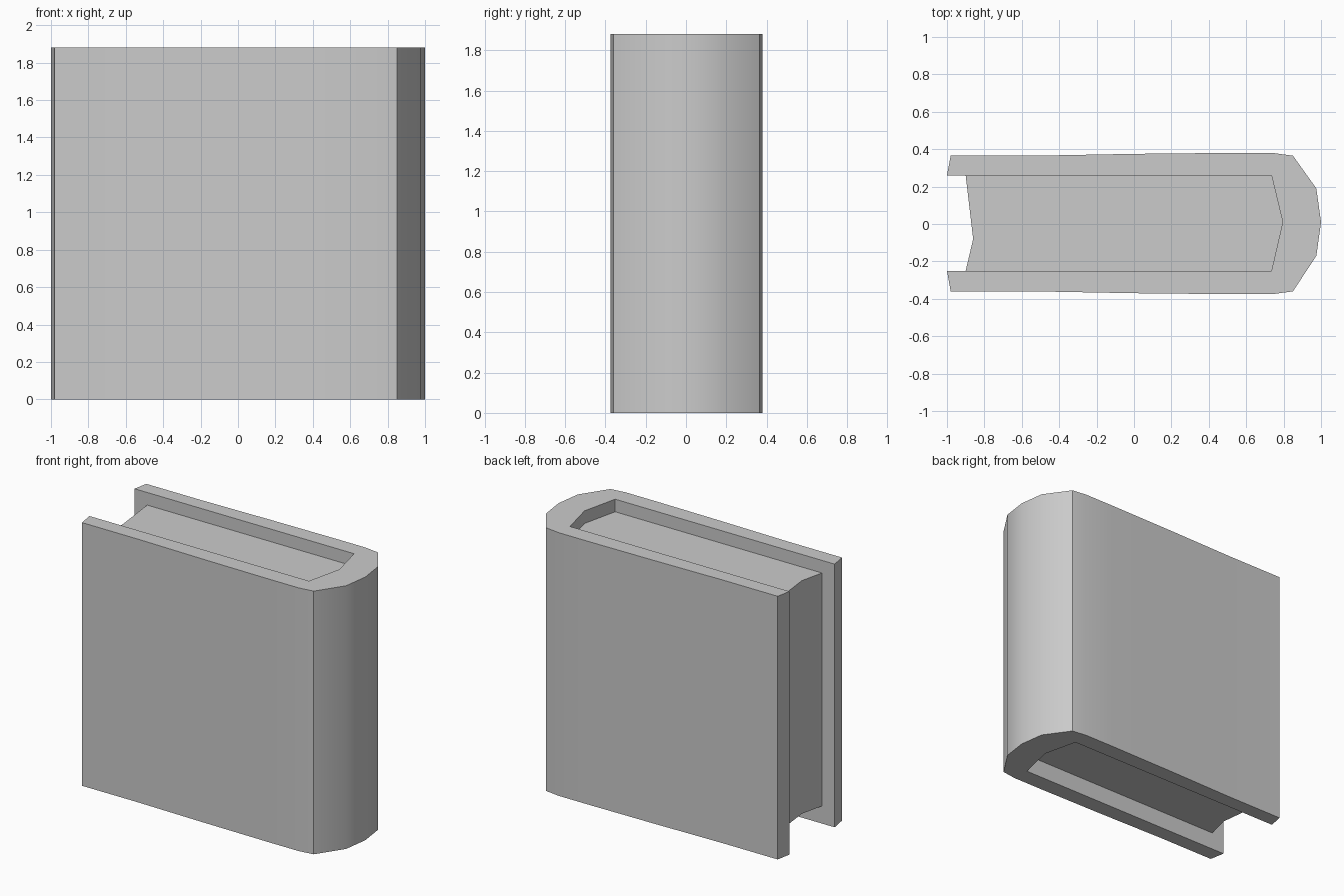
import bpy
import bmesh

old = bpy.data.objects.get("Cube")
if old:
    bpy.data.objects.remove(old, do_unlink=True)

grey = bpy.data.materials.new("light_grey")
grey.use_nodes = True
colour = (0.6, 0.6, 0.6, 1)
grey.diffuse_color = colour
grey.node_tree.nodes["Principled BSDF"].inputs["Base Color"].default_value = colour


def extrude_profile(name, points, bottom, top):
    """Extrude a closed outline straight up into a solid."""
    bm = bmesh.new()
    face = bm.faces.new([bm.verts.new((x, y, bottom)) for x, y in points])
    grown = bmesh.ops.extrude_face_region(bm, geom=[face], use_keep_orig=True)
    raised = [g for g in grown["geom"] if isinstance(g, bmesh.types.BMVert)]
    bmesh.ops.translate(bm, verts=raised, vec=(0, 0, top - bottom))
    bmesh.ops.recalc_face_normals(bm, faces=bm.faces)
    mesh = bpy.data.meshes.new(name)
    bm.to_mesh(mesh)
    bm.free()
    mesh.materials.append(grey)
    obj = bpy.data.objects.new(name, mesh)
    bpy.context.collection.objects.link(obj)
    bpy.ops.object.select_all(action="DESELECT")
    obj.select_set(True)
    bpy.context.view_layer.objects.active = obj
    bpy.ops.object.shade_smooth_by_angle(angle=0.6)
    return obj


# Cover: two boards joined by a rounded spine at +x
outer = [(-0.98, -0.36), (-0.54, -0.36), (0, -0.37), (0.5, -0.375), (0.74, -0.375),
         (0.85, -0.36), (0.975, -0.17), (1, 0.01), (0.975, 0.19), (0.85, 0.365),
         (0.74, 0.38), (0.5, 0.38), (0, 0.375), (-0.54, 0.365), (-0.98, 0.365)]
inner = [(-1, 0.26), (0.735, 0.26), (0.795, 0.01), (0.735, -0.25), (-1, -0.25)]
extrude_profile("cover", outer + inner, 0, 1.88)

# Page block: recessed at head, foot and fore edge
pages = inner[1:4] + [(-0.9, -0.25), (-0.86, -0.08), (-0.9, 0.26)]
extrude_profile("page_block", pages, 0.125, 1.79)
